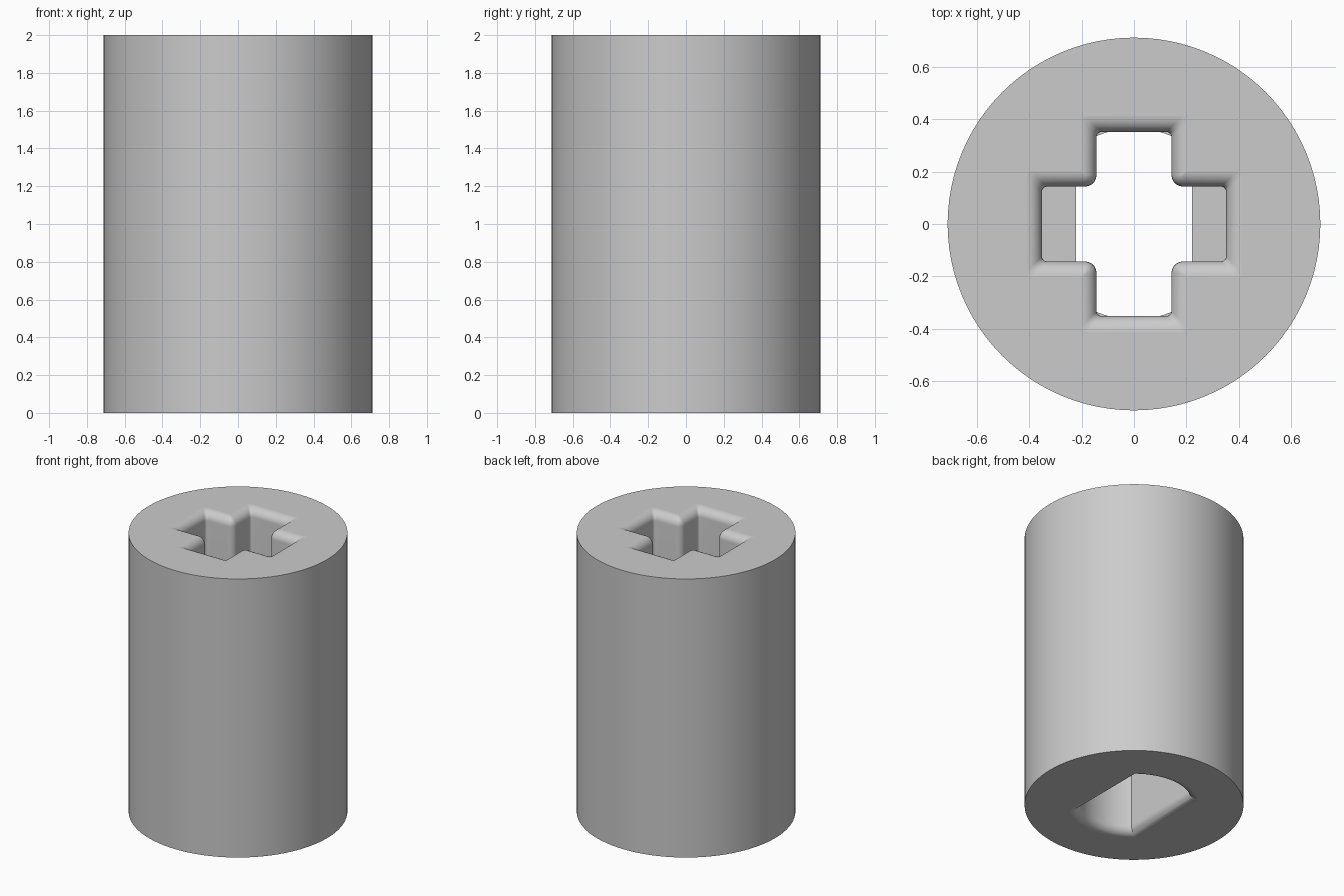
import bpy, bmesh
from math import sin, cos, pi, acos

HEIGHT, RADIUS = 2.0, 0.712
MID = 1.0            # where the two sockets meet
FILLET = 0.06        # rounding of both mouths
STEPS = 8

if "Cube" in bpy.data.objects:
    bpy.data.objects.remove(bpy.data.objects["Cube"])

grey = bpy.data.materials.new("light grey")
grey.use_nodes = True
grey.diffuse_color = (0.6, 0.6, 0.6, 1)
grey.node_tree.nodes["Principled BSDF"].inputs["Base Color"].default_value = (0.6, 0.6, 0.6, 1)


def arc(cx, cy, r, start, end, n):
    return [(cx + r * cos(start + (end - start) * i / n),
             cy + r * sin(start + (end - start) * i / n)) for i in range(n + 1)]


def cross_outline(d):
    """Plus-shaped outline with rounded corners, grown by d."""
    w, l = 0.143 + d, 0.352 + d
    tip, inner = 0.02, max(0.045 - d, 0.004)
    quarter = (arc(l - tip, w - tip, tip, 0, pi / 2, 5)
               + arc(w + inner, w + inner, inner, 1.5 * pi, pi, 5)
               + arc(w - tip, l - tip, tip, 0, pi / 2, 5))
    points = []
    for _ in range(4):
        points += quarter
        quarter = [(-y, x) for x, y in quarter]
    return points


def double_d_outline(d):
    """Circle with two flats facing +x and -x, grown by d."""
    r = 0.365 + d
    a = acos((0.222 + d) / r)
    upper = arc(0, 0, r, a, pi - a, 24)
    return upper + [(-x, -y) for x, y in upper]


def mesh_object(name, bm):
    bmesh.ops.recalc_face_normals(bm, faces=bm.faces)
    mesh = bpy.data.meshes.new(name)
    bm.to_mesh(mesh)
    bm.free()
    mesh.materials.append(grey)
    obj = bpy.data.objects.new(name, mesh)
    bpy.context.collection.objects.link(obj)
    return obj


def socket_cutter(name, outline, inner_z, mouth_z):
    """Loft an outline from its inner end to a flared mouth."""
    out = 1 if mouth_z > inner_z else -1
    levels = [(inner_z, 0)]
    for i in range(STEPS + 1):
        t = pi / 2 * i / STEPS
        levels.append((mouth_z - out * FILLET * (1 - sin(t)), FILLET * (1 - cos(t))))
    levels.append((mouth_z + out * 0.1, FILLET))
    bm = bmesh.new()
    rings = [[bm.verts.new((x, y, z)) for x, y in outline(d)] for z, d in levels]
    for low, high in zip(rings, rings[1:]):
        for i in range(len(low)):
            j = (i + 1) % len(low)
            bm.faces.new((low[i], low[j], high[j], high[i]))
    bm.faces.new(rings[0])
    bm.faces.new(rings[-1])
    return mesh_object(name, bm)


# Outer cylinder
bm = bmesh.new()
bmesh.ops.create_cone(bm, cap_ends=True, segments=96, radius1=RADIUS, radius2=RADIUS, depth=HEIGHT)
bmesh.ops.translate(bm, verts=bm.verts, vec=(0, 0, HEIGHT / 2))
body = mesh_object("coupler_body", bm)
bpy.context.view_layer.objects.active = body

# Cross socket above, double-flat shaft socket below
cutters = [socket_cutter("cross_socket_cutter", cross_outline, MID, HEIGHT),
           socket_cutter("shaft_socket_cutter", double_d_outline, MID + 0.01, 0)]
for cutter in cutters:
    cutter.hide_render = True
    mod = body.modifiers.new("cut_socket", 'BOOLEAN')
    mod.operation = 'DIFFERENCE'
    mod.solver = 'EXACT'
    mod.object = cutter
    bpy.ops.object.modifier_apply(modifier=mod.name)
    bpy.data.objects.remove(cutter)

# Smooth walls, flat ends
bpy.ops.object.select_all(action='DESELECT')
body.select_set(True)
bpy.ops.object.shade_smooth_by_angle()
for face in body.data.polygons:
    if abs(face.normal.z) > 0.999:
        face.use_smooth = False
